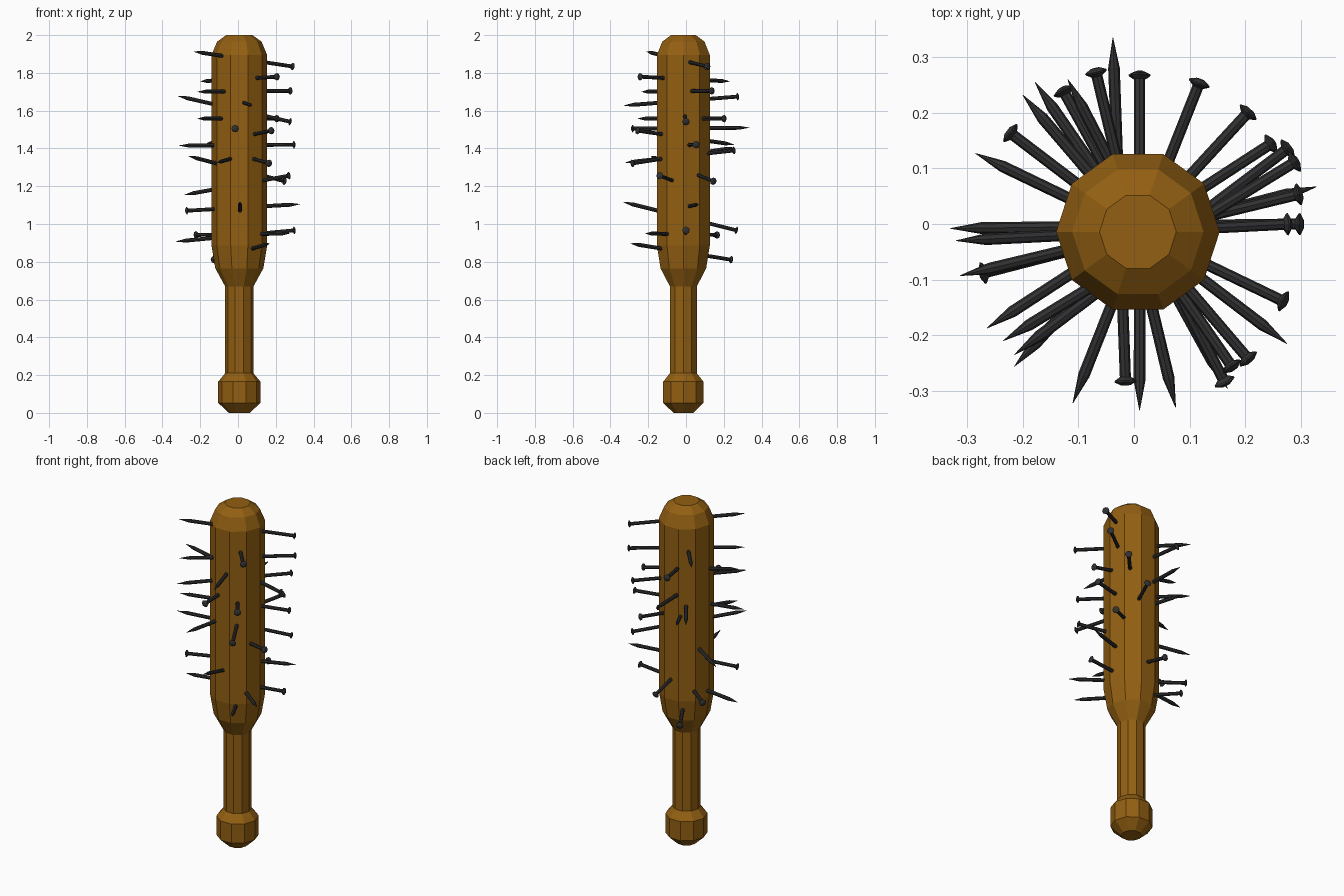
import bpy, math
from mathutils import Vector, Matrix


def material(name, rgb):
    m = bpy.data.materials.new(name)
    m.diffuse_color = (*rgb, 1)
    return m


def lathe(name, profile, sides, matrix, mat):
    """Closed flat-shaded solid of revolution from (radius, height) pairs."""
    verts, faces = [], []
    for r, h in profile:
        for i in range(sides):
            a = 2 * math.pi * i / sides
            verts.append(matrix @ Vector((r * math.cos(a), r * math.sin(a), h)))
    for k in range(len(profile) - 1):
        for i in range(sides):
            j = (i + 1) % sides
            a, b = k * sides, (k + 1) * sides
            faces.append((a + i, a + j, b + j, b + i))
    faces.append(tuple(reversed(range(sides))))
    faces.append(tuple(range(len(verts) - sides, len(verts))))
    mesh = bpy.data.meshes.new(name)
    mesh.from_pydata(verts, [], faces)
    mesh.materials.append(mat)
    ob = bpy.data.objects.new(name, mesh)
    bpy.context.collection.objects.link(ob)
    return ob


wood = material("wood", (0.29, 0.115, 0.006))
iron = material("iron", (0.03, 0.03, 0.032))

# Ten-sided wooden bat: pommel, grip, barrel, rounded end
bat_profile = [(0.055, 0), (0.112, 0.053), (0.112, 0.165), (0.075, 0.21),
               (0.075, 0.67), (0.127, 0.765), (0.147, 0.885),
               (0.147, 1.895), (0.118, 1.965), (0.069, 2.0)]
lathe("bat", bat_profile, 10, Matrix.Translation((0.007, -0.014, 0)), wood)

# Nails driven right through the barrel: head position, tip position
nails = [
    ((0.295, 0.115, 1.833), (-0.235, -0.21, 1.913)),
    ((0.21, -0.248, 1.78), (-0.2, 0.232, 1.755)),
    ((0.282, 0.14, 1.705), (-0.215, -0.235, 1.70)),
    ((-0.07, 0.28, 1.675), (0.075, -0.33, 1.627)),
    ((0.283, 0.0, 1.54), (-0.32, -0.03, 1.678)),
    ((0.21, 0.206, 1.558), (-0.215, -0.256, 1.558)),
    ((-0.015, -0.29, 1.505), (-0.038, 0.335, 1.51)),
    ((0.18, -0.262, 1.495), (-0.178, 0.255, 1.42)),
    ((0.303, 0.055, 1.42), (-0.313, -0.093, 1.415)),
    ((0.12, 0.26, 1.39), (-0.11, -0.322, 1.325)),
    ((0.166, -0.29, 1.32), (-0.119, 0.26, 1.405)),
    ((0.275, -0.142, 1.257), (-0.285, 0.127, 1.154)),
    ((0.252, 0.148, 1.225), (-0.264, -0.187, 1.36)),
    ((-0.278, -0.09, 1.07), (0.328, 0.067, 1.105)),
    ((0.01, 0.274, 0.965), (0.01, -0.335, 1.117)),
    ((0.305, 0.0, 0.967), (-0.33, -0.008, 0.907)),
    ((-0.228, 0.168, 0.942), (0.275, -0.215, 0.95)),
    ((-0.13, 0.245, 0.81), (0.168, -0.296, 0.897)),
]
for n, (head, tip) in enumerate(nails, 1):
    head, tip = Vector(head), Vector(tip)
    axis = tip - head
    length = axis.length
    profile = [(0.008, 0), (0.020, 0.006), (0.019, 0.009), (0.010, 0.015),
               (0.0105, length - 0.055), (0.0005, length)]
    m = Matrix.Translation(head) @ axis.to_track_quat('Z', 'Y').to_matrix().to_4x4()
    lathe(f"nail_{n}", profile, 8, m, iron)
